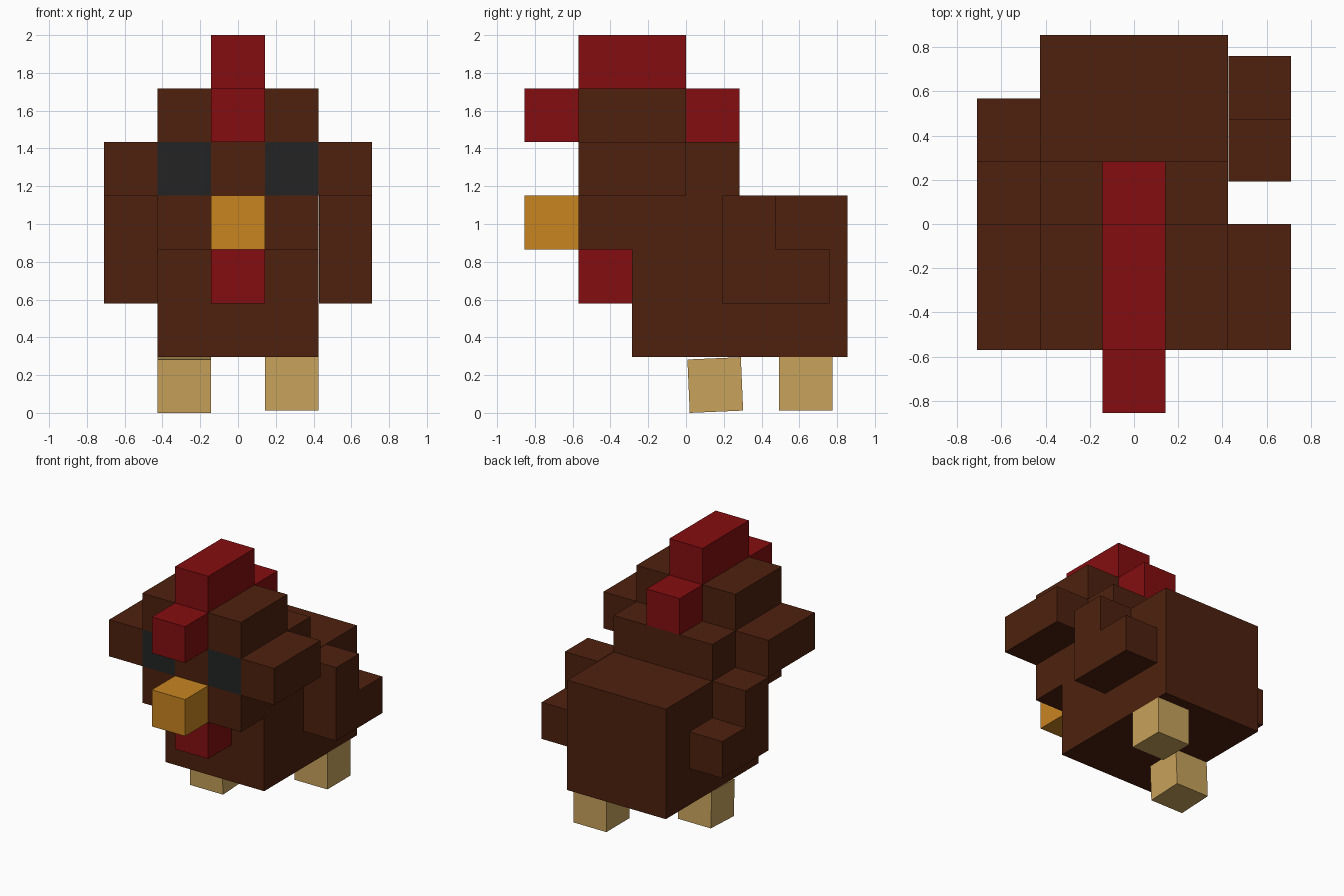
import bpy, bmesh, math
from mathutils import Vector, Matrix

if "Cube" in bpy.data.objects:
    bpy.data.objects.remove(bpy.data.objects["Cube"])

# Block grid steps
H, W, E = 0.143, 0.425, 0.71


def material(name, rgb):
    m = bpy.data.materials.new(name)
    lin = [((c / 255 + 0.055) / 1.055) ** 2.4 if c > 10 else c / 255 / 12.92 for c in rgb]
    m.diffuse_color = (*lin, 1)
    m.use_nodes = True
    m.node_tree.nodes["Principled BSDF"].inputs["Base Color"].default_value = m.diffuse_color
    return m


BROWN = material("brown", (78, 33, 14))
RED = material("red", (132, 13, 16))
ORANGE = material("orange", (200, 133, 33))
TAN = material("tan", (200, 163, 92))
DARK = material("dark_grey", (35, 36, 36))


def finish(name, bm, *mats):
    bmesh.ops.recalc_face_normals(bm, faces=bm.faces)
    me = bpy.data.meshes.new(name)
    bm.to_mesh(me)
    bm.free()
    for m in mats:
        me.materials.append(m)
    ob = bpy.data.objects.new(name, me)
    bpy.context.collection.objects.link(ob)
    return ob


def prism(x0, x1, profile):
    """Side profile of (y, z) points extruded along x."""
    bm = bmesh.new()
    face = bm.faces.new([bm.verts.new((x0, y, z)) for y, z in profile])
    ext = bmesh.ops.extrude_face_region(bm, geom=[face])
    verts = [v for v in ext["geom"] if isinstance(v, bmesh.types.BMVert)]
    bmesh.ops.translate(bm, verts=verts, vec=(x1 - x0, 0, 0))
    return bm


def box(name, mat, x, y, z):
    bm = prism(*x, [(y[0], z[0]), (y[1], z[0]), (y[1], z[1]), (y[0], z[1])])
    return finish(name, bm, mat)


# Body and head in one stepped block
bm = prism(-W, W, [(-0.285, 0.295), (0.855, 0.295), (0.855, 1.15), (0.283, 1.15),
                   (0.283, 1.435), (0, 1.435), (0, 1.717), (-0.57, 1.717),
                   (-0.57, 0.865), (-0.285, 0.865)])
# Eyes cut into the face
for co, no in (((-H, 0, 0), (1, 0, 0)), ((H, 0, 0), (1, 0, 0)),
               ((0, 0, 1.15), (0, 0, 1)), ((0, 0, 1.435), (0, 0, 1))):
    bmesh.ops.bisect_plane(bm, geom=bm.verts[:] + bm.edges[:] + bm.faces[:],
                           plane_co=co, plane_no=no, dist=1e-5)
for f in bm.faces:
    c = f.calc_center_median()
    if c.y < -0.569 and 1.15 < c.z < 1.435 and abs(c.x) > H:
        f.material_index = 1
finish("body_and_head", bm, BROWN, DARK)

# Side tufts of the head
for side, x in (("left", (-E, -W)), ("right", (W, E))):
    box(side + "_tuft", BROWN, x, (-0.57, 0), (1.15, 1.435))

# L-shaped wings, the right one set further back
for side, x, y in (("left", (-E, -W), 0.0), ("right", (0.428, E), 0.193)):
    finish(side + "_wing", prism(*x, [
        (y, 0.58), (y + 0.567, 0.58), (y + 0.567, 0.865),
        (y + 0.283, 0.865), (y + 0.283, 1.15), (y, 1.15)]), BROWN)

# Comb, beak and wattle
box("comb_top", RED, (-H, H), (-0.57, 0), (1.717, 2.0))
box("comb_front", RED, (-H, H), (-0.855, -0.57), (1.435, 1.717))
box("comb_back", RED, (-H, H), (0, 0.283), (1.435, 1.717))
box("beak", ORANGE, (-H, H), (-0.855, -0.57), (0.865, 1.15))
box("wattle", RED, (-H, H), (-0.57, -0.285), (0.58, 0.865))

# Feet in mid-stride, the left one slightly tilted
box("right_foot", TAN, (H, W), (0.492, 0.775), (0.012, 0.295))
r = 0.1415
left = box("left_foot", TAN, (-W, -H), (-r, r), (-r, r))
left.data.transform(Matrix.Translation(Vector((0, 0.155, 0.1475)))
                    @ Matrix.Rotation(math.radians(2.5), 4, 'X'))
